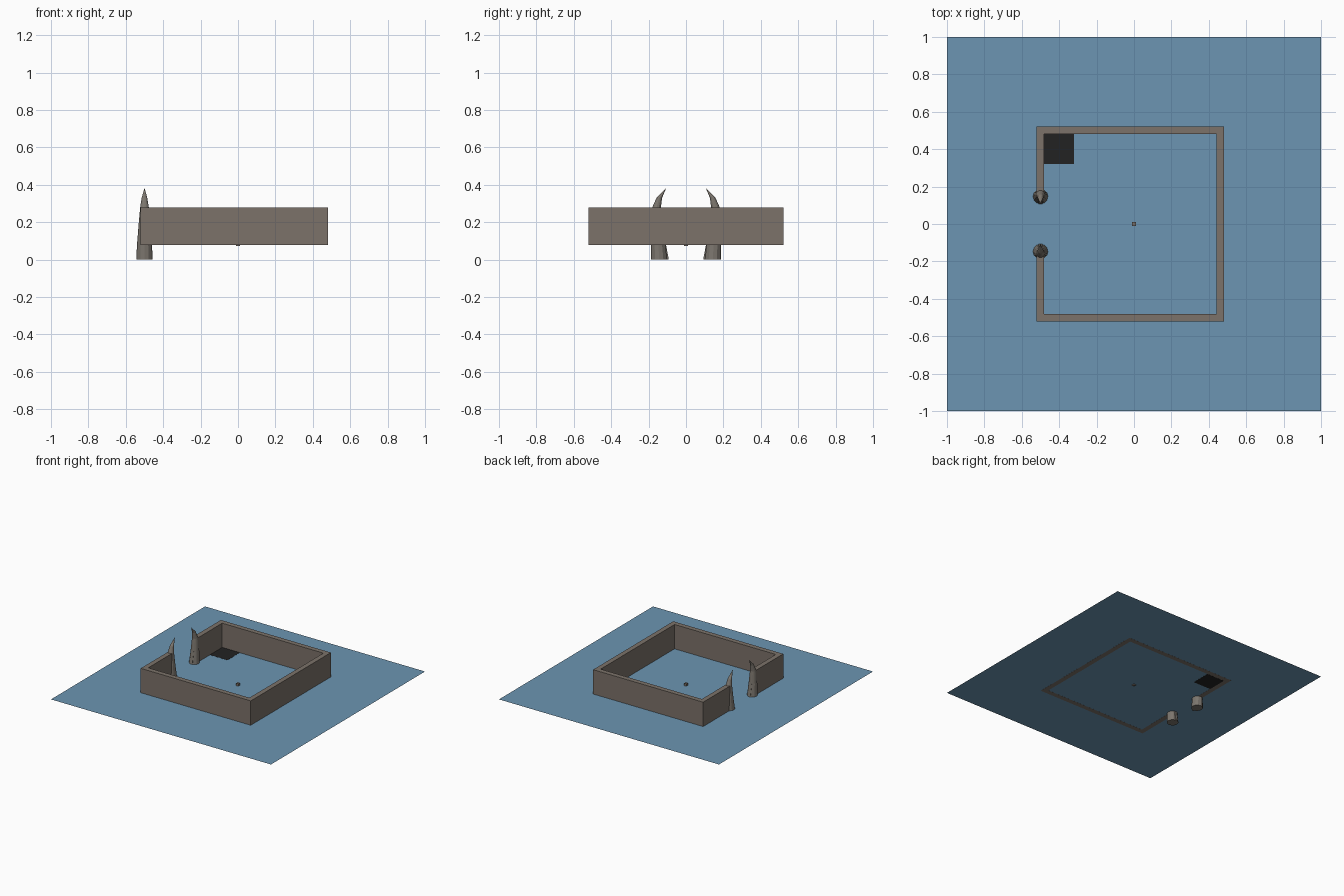
import bpy, bmesh, math

if "Cube" in bpy.data.objects:
    bpy.data.objects.remove(bpy.data.objects["Cube"])

WATER_Z = 0.08


def material(name, rgb):
    m = bpy.data.materials.new(name)
    m.diffuse_color = (*rgb, 1)
    m.use_nodes = True
    m.node_tree.nodes["Principled BSDF"].inputs["Base Color"].default_value = m.diffuse_color
    return m


water = material("water_blue", (0.15, 0.30, 0.445))
stone = material("stone_brown", (0.20, 0.168, 0.143))
horn = material("horn_grey", (0.20, 0.18, 0.155))
black = material("dark_panel", (0.016, 0.016, 0.016))


def finish(name, bm, mat):
    bmesh.ops.recalc_face_normals(bm, faces=bm.faces[:])
    me = bpy.data.meshes.new(name)
    bm.to_mesh(me)
    bm.free()
    me.materials.append(mat)
    ob = bpy.data.objects.new(name, me)
    bpy.context.collection.objects.link(ob)
    return ob


def prism(name, outline, z0, z1, mat):
    """Extrude a flat outline upwards."""
    bm = bmesh.new()
    face = bm.faces.new([bm.verts.new((x, y, z0)) for x, y in outline])
    up = bmesh.ops.extrude_face_region(bm, geom=[face])["geom"]
    for v in up:
        if isinstance(v, bmesh.types.BMVert):
            v.co.z = z1
    if face.is_valid is False or len(bm.faces) < len(outline) + 2:
        lower = [v for v in bm.verts if abs(v.co.z - z0) < 1e-6]
        bmesh.ops.contextual_create(bm, geom=lower)
    return finish(name, bm, mat)


def box(name, x0, x1, y0, y1, z0, z1, mat):
    return prism(name, [(x0, y0), (x1, y0), (x1, y1), (x0, y1)], z0, z1, mat)


# Flat sheet of water
bm = bmesh.new()
bmesh.ops.create_grid(bm, x_segments=1, y_segments=1, size=1)
sheet = finish("water_sheet", bm, water)
sheet.location.z = WATER_Z

# Enclosure wall, open on the left between the horns
outer = [(-0.52, -0.145), (-0.52, -0.52), (0.48, -0.52), (0.48, 0.52), (-0.52, 0.52), (-0.52, 0.145)]
inner = [(-0.48, 0.145), (-0.48, 0.48), (0.44, 0.48), (0.44, -0.48), (-0.48, -0.48), (-0.48, -0.145)]
prism("wall", outer + inner, WATER_Z - 0.0005, 0.28, stone)

# Dark corner panel and small centre block
box("corner_panel", -0.48, -0.32, 0.32, 0.48, WATER_Z - 0.001, WATER_Z + 0.001, black)
box("centre_block", -0.01, 0.01, -0.01, 0.01, 0.072, 0.1, stone)

# Gate horns: rings (height, y offset, radius), with a narrow fin on the inner side
RINGS = [(0, 0.143, 0.044), (0.08, 0.148, 0.04), (0.18, 0.155, 0.032),
         (0.28, 0.157, 0.023), (0.33, 0.143, 0.015), (0.38, 0.108, 0.001)]
SIDES = 12
for side, label in ((1, "back"), (-1, "front")):
    bm = bmesh.new()
    loops = []
    for z, y, r in RINGS:
        loops.append([bm.verts.new((-0.5 + r * math.cos(a), side * (y + r * math.sin(a)), z))
                      for a in (2 * math.pi * i / SIDES for i in range(SIDES))])
    for a, b in zip(loops, loops[1:]):
        for i in range(SIDES):
            j = (i + 1) % SIDES
            bm.faces.new((a[i], a[j], b[j], b[i]))
    bm.faces.new(loops[0])
    bm.faces.new(loops[-1])
    finish(label + "_horn", bm, horn)

    bm = bmesh.new()
    profile = [(0.092, 0), (0.107, 0.08), (0.125, 0.18), (0.14, 0.18), (0.14, 0)]
    left, right = [[bm.verts.new((x, side * y, z)) for y, z in profile] for x in (-0.51, -0.49)]
    bm.faces.new(left)
    bm.faces.new(right)
    for i in range(len(profile)):
        j = (i + 1) % len(profile)
        bm.faces.new((left[i], left[j], right[j], right[i]))
    finish(label + "_horn_fin", bm, horn)
